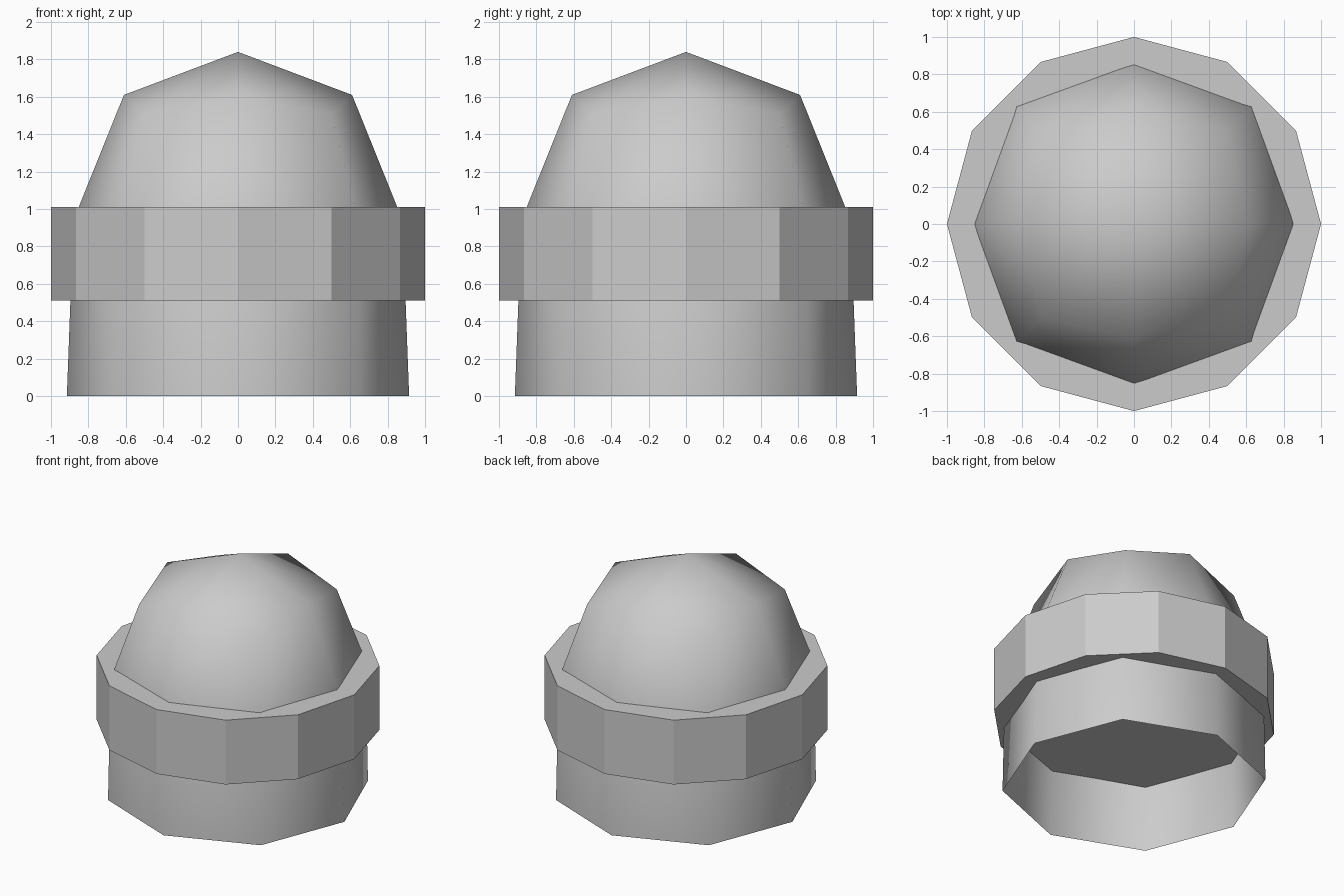
import bpy, bmesh
from math import cos, sin, pi

if "Cube" in bpy.data.objects:
    bpy.data.objects.remove(bpy.data.objects["Cube"])

def finish(name, bm, smooth):
    bmesh.ops.recalc_face_normals(bm, faces=bm.faces)
    mesh = bpy.data.meshes.new(name)
    bm.to_mesh(mesh)
    bm.free()
    for p in mesh.polygons:
        p.use_smooth = smooth
    ob = bpy.data.objects.new(name, mesh)
    bpy.context.collection.objects.link(ob)
    return ob

# Dome shell: open eight-sided skirt, topped like a subdivided cube
# each ring: axis radius, axis z, diagonal radius, diagonal z
rings_spec = [(0.915, 0.0, 0.93, 0.0),
              (0.88, 0.94, 0.912, 0.94),
              (0.61, 1.61, 0.707, 1.505)]
bm = bmesh.new()
rings = []
for ra, za, rd, zd in rings_spec:
    ring = []
    for i in range(8):
        r, z = (rd, zd) if i % 2 else (ra, za)
        ring.append(bm.verts.new((r * cos(i * pi / 4), r * sin(i * pi / 4), z)))
    rings.append(ring)
for low, high in zip(rings, rings[1:]):
    for i in range(8):
        j = (i + 1) % 8
        bm.faces.new((low[i], low[j], high[j], high[i]))
apex = bm.verts.new((0, 0, 1.84))
top = rings[-1]
for i in range(0, 8, 2):
    bm.faces.new((apex, top[i], top[i + 1], top[(i + 2) % 8]))
finish("dome_shell", bm, True)

# Collar: solid twelve-sided band around the dome
bm = bmesh.new()
bmesh.ops.create_cone(bm, cap_ends=True, segments=12, radius1=1, radius2=1, depth=0.5)
bmesh.ops.translate(bm, verts=bm.verts, vec=(0, 0, 0.76))
finish("collar", bm, False)
